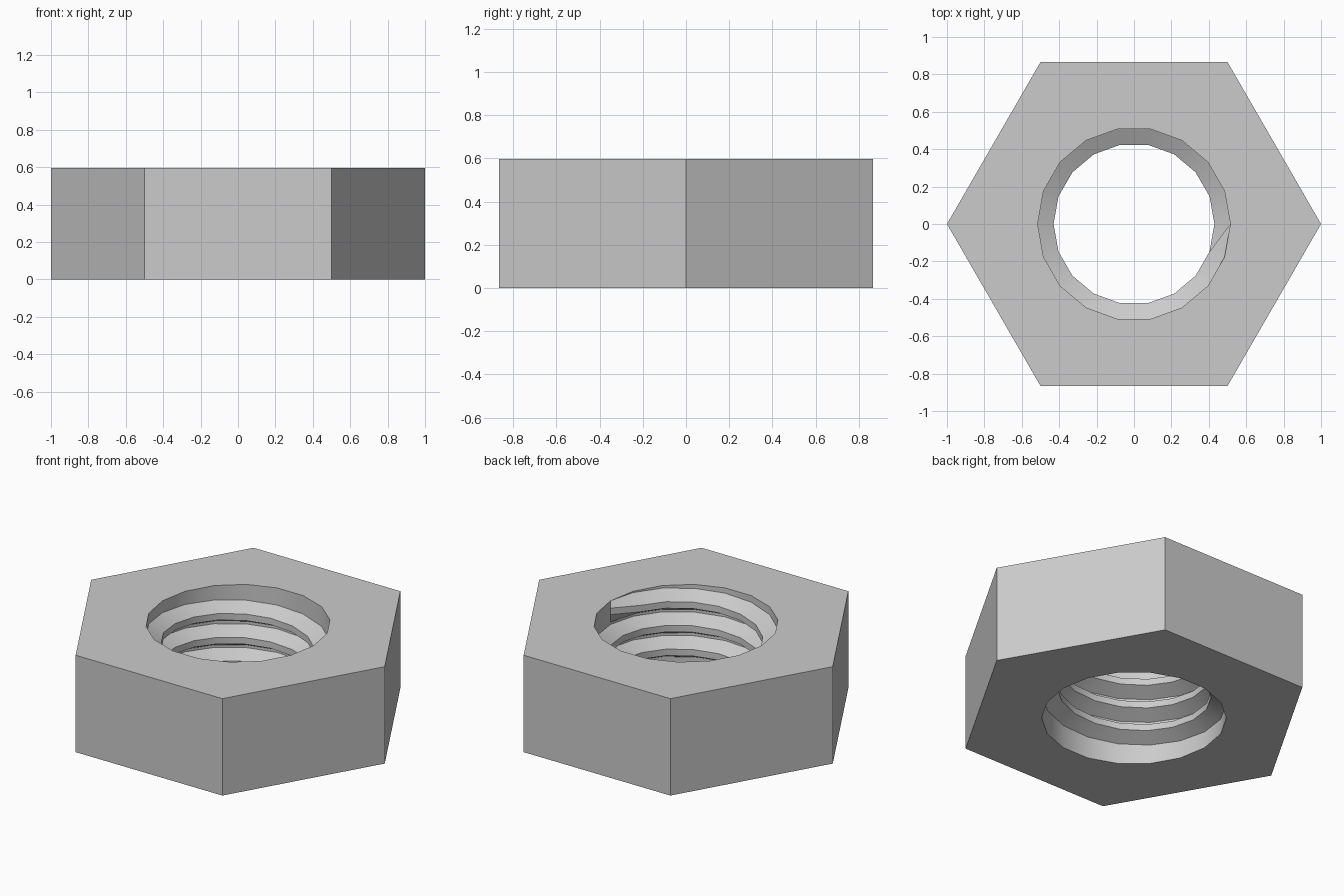
import bpy, bmesh, math

cube = bpy.data.objects.get("Cube")
if cube:
    bpy.data.objects.remove(cube, do_unlink=True)

HEIGHT = 0.597
ROOT_R, CREST_R = 0.515, 0.43
SEGMENTS, TURNS = 18, 3
PITCH, FLANK, CREST = 0.146, 0.045, 0.04

# Thread profile for one turn: (radius, drop below the turn's upper edge)
PROFILE = [(ROOT_R, 0), (CREST_R, FLANK),
           (CREST_R, FLANK + CREST), (ROOT_R, 2 * FLANK + CREST)]

bm = bmesh.new()


def ring_point(radius, angle, z):
    return bm.verts.new((radius * math.cos(angle), radius * math.sin(angle), z))


def thread_column(step):
    """One vertical slice of the bore; the helix rises one pitch per turn."""
    angle = math.tau * step / SEGMENTS
    column = [ring_point(ROOT_R, angle, HEIGHT)]
    for turn in range(TURNS):
        # The thread runs out to the root at its two ends
        run_out = ((turn == 0 and step == SEGMENTS) or
                   (turn == TURNS - 1 and step == 0))
        upper = HEIGHT - PITCH * (turn + 1 - step / SEGMENTS)
        for radius, drop in PROFILE:
            column.append(ring_point(ROOT_R if run_out else radius, angle, upper - drop))
    column.append(ring_point(ROOT_R, angle, 0))
    return column


# Threaded bore
columns = [thread_column(s) for s in range(SEGMENTS + 1)]
for a, b in zip(columns, columns[1:]):
    for i in range(len(a) - 1):
        bm.faces.new((a[i], a[i + 1], b[i + 1], b[i]))

# Six outer flats
corners = [[ring_point(1, math.tau * i / 6, z) for z in (HEIGHT, 0)] for i in range(6)]
for i in range(6):
    (a_top, a_low), (b_top, b_low) = corners[i], corners[(i + 1) % 6]
    bm.faces.new((a_low, b_low, b_top, a_top))

bmesh.ops.remove_doubles(bm, verts=bm.verts[:], dist=0.0001)

# Top and bottom faces, filled between the hexagon and the bore
for z in (HEIGHT, 0):
    rim = [e for e in bm.edges if all(abs(v.co.z - z) < 0.0001 for v in e.verts)]
    bmesh.ops.triangle_fill(bm, edges=rim, use_beauty=True)
bmesh.ops.recalc_face_normals(bm, faces=bm.faces[:])

mesh = bpy.data.meshes.new("hex_nut")
bm.to_mesh(mesh)
bm.free()
nut = bpy.data.objects.new("hex_nut", mesh)
bpy.context.collection.objects.link(nut)

# Plain grey metal
grey = (0.6, 0.6, 0.6, 1)
metal = bpy.data.materials.new("grey_metal")
metal.use_nodes = True
metal.diffuse_color = grey
metal.node_tree.nodes["Principled BSDF"].inputs["Base Color"].default_value = grey
mesh.materials.append(metal)

bpy.context.view_layer.objects.active = nut
nut.select_set(True)
bpy.ops.object.shade_smooth_by_angle(angle=math.radians(25))
